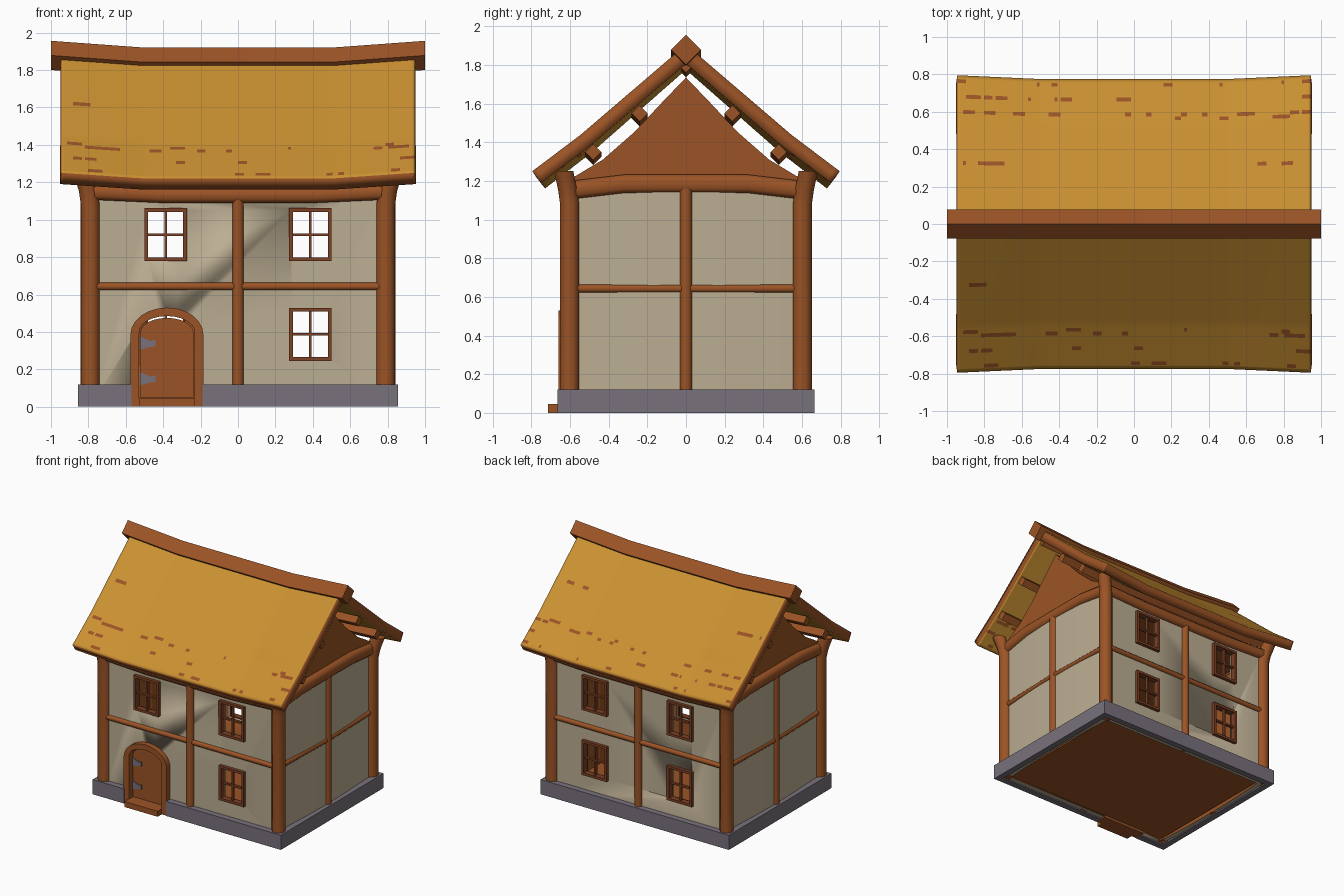
import bpy, bmesh, math, random
from mathutils import Vector

if "Cube" in bpy.data.objects:
    bpy.data.objects.remove(bpy.data.objects["Cube"])

random.seed(4)

def material(name, rgb):
    m = bpy.data.materials.new(name)
    m.diffuse_color = (*rgb, 1)
    m.use_nodes = True
    m.node_tree.nodes["Principled BSDF"].inputs["Base Color"].default_value = m.diffuse_color
    return m

WOOD = material("brown wood", (0.33, 0.088, 0.019))
DARK = material("dark window wood", (0.20, 0.052, 0.017))
THATCH = material("golden thatch", (0.59, 0.28, 0.031))
PLASTER = material("cream plaster", (0.50, 0.42, 0.29))
STONE = material("grey stone", (0.19, 0.165, 0.20))

def finish(name, bm, mats, smooth=True):
    bmesh.ops.recalc_face_normals(bm, faces=bm.faces)
    me = bpy.data.meshes.new(name)
    bm.to_mesh(me)
    bm.free()
    ob = bpy.data.objects.new(name, me)
    bpy.context.collection.objects.link(ob)
    for m in mats:
        me.materials.append(m)
    bpy.ops.object.select_all(action='DESELECT')
    ob.select_set(True)
    bpy.context.view_layer.objects.active = ob
    if smooth:
        bpy.ops.object.shade_smooth_by_angle(angle=math.radians(50))
    return ob

def loft(name, rings, mats):
    """Closed rings joined into a capped solid."""
    bm = bmesh.new()
    vs = [[bm.verts.new(p) for p in r] for r in rings]
    n = len(vs[0])
    for a, b in zip(vs, vs[1:]):
        for i in range(n):
            bm.faces.new((a[i], a[(i + 1) % n], b[(i + 1) % n], b[i]))
    bm.faces.new(vs[0])
    bm.faces.new(vs[-1])
    return finish(name, bm, mats)

def place(axis, a, u, v):
    return {'x': (a, u, v), 'y': (u, a, v), 'z': (u, v, a)}[axis]

def section(w, h, c=0.3):
    """Chamfered rectangle; c = 0 gives a plain one."""
    w, h = w / 2, h / 2
    k = c * min(w, h) * 2
    if c == 0:
        return [(-w, -h), (w, -h), (w, h), (-w, h)]
    return [(-w + k, -h), (w - k, -h), (w, -h + k), (w, h - k),
            (w - k, h), (-w + k, h), (-w, h - k), (-w, -h + k)]

def diamond(r):
    return [(-r, 0), (0, -r), (r, 0), (0, r)]

def beam(name, path, axis, sec, mats=(WOOD,)):
    i = 'xyz'.index(axis)
    rings = []
    for p in path:
        u, v = [p[j] for j in range(3) if j != i]
        rings.append([place(axis, p[i], u + s, v + t) for s, t in sec])
    return loft(name, rings, mats)

def prism(name, pts, axis, a, b, mat):
    return loft(name, [[place(axis, k, u, v) for u, v in pts] for k in (a, b)], (mat,))

def box(name, x0, x1, y0, y1, z0, z1, mat):
    return prism(name, [(x0, z0), (x1, z0), (x1, z1), (x0, z1)], 'y', y0, y1, mat)

def arch(cx, hw, z0, spring, top, n=12):
    pts = [(cx - hw, z0)]
    for i in range(n + 1):
        t = math.pi * i / n
        pts.append((cx - hw * math.cos(t), spring + (top - spring) * math.sin(t)))
    return pts + [(cx + hw, z0)]

def line_inside(ob):
    """Brown lining on wall faces that look toward the middle of the house."""
    ob.data.materials.append(WOOD)
    for f in ob.data.polygons:
        flat = Vector((f.normal.x, f.normal.y, 0))
        if abs(f.normal.z) < 0.5 and flat.dot(f.center) < 0:
            f.material_index = 1

def cut(ob, cutter):
    cutter.hide_render = True
    bpy.context.view_layer.objects.active = ob
    mod = ob.modifiers.new("hole", 'BOOLEAN')
    mod.object = cutter
    mod.solver = 'EXACT'
    bpy.ops.object.modifier_apply(modifier=mod.name)
    bpy.data.objects.remove(cutter)

# stone base with a gap for the door, step and floor
DX = -0.38
box("base_back", -0.855, 0.855, 0.615, 0.665, 0, 0.12, STONE)
box("base_front_left", -0.855, DX - 0.19, -0.665, -0.615, 0, 0.12, STONE)
box("base_front_right", DX + 0.19, 0.855, -0.665, -0.615, 0, 0.12, STONE)
for s in (-1, 1):
    a, b = sorted((s * 0.805, s * 0.855))
    box("base_side", a, b, -0.62, 0.62, 0, 0.12, STONE)
box("door_step", DX - 0.15, DX + 0.15, -0.713, -0.57, 0, 0.045, WOOD)
box("floor", -0.755, 0.755, -0.575, 0.575, 0.02, 0.04, WOOD)

# front and back walls with window and door holes, window frames
def window(x, z, s):
    y = s * 0.617
    hw, hh, t = 0.113, 0.142, 0.02
    def bar(x0, x1, z0, z1, d):
        box("window_bar", x0, x1, y - d, y + d, z0, z1, DARK)
    for k in (-1, 1):
        a, b = sorted((x + k * hw, x + k * (hw - t)))
        bar(a, b, z - hh, z + hh, 0.024)
        a, b = sorted((z + k * hh, z + k * (hh - t)))
        bar(x - hw + t, x + hw - t, a, b, 0.024)
    bar(x - 0.007, x + 0.007, z - hh + t, z + hh - t, 0.012)
    bar(x - hw + t, x + hw - t, z - 0.007, z + 0.007, 0.011)

for s, label in ((-1, "front"), (1, "back")):
    y0, y1 = sorted((s * 0.575, s * 0.615))
    wall = box(label + "_wall", -0.78, 0.78, y0, y1, 0.01, 1.17, PLASTER)
    line_inside(wall)
    for x in (-0.387, 0.387):
        for z in (0.387, 0.92):
            if s < 0 and x < 0 and z < 0.5:
                continue
            cut(wall, box("cutter", x - 0.1, x + 0.1, -0.1 + s * 0.6, 0.1 + s * 0.6,
                          z - 0.13, z + 0.13, DARK))
            window(x, z, s)
    if s < 0:
        cut(wall, prism("cutter", arch(DX, 0.165, -0.1, 0.39, 0.505), 'y', -0.7, -0.5, WOOD))
    # rails and middle post
    beam(label + "_middle_post", [(0, s * 0.612, 0.01), (0, s * 0.612, 1.16)], 'z', section(0.06, 0.066))
    gaps = [(-0.79, 0.79)]
    for a, b in gaps:
        beam(label + "_rail", [(a, s * 0.61, 0.643), (b, s * 0.61, 0.643)], 'x', section(0.05, 0.04))
    beam(label + "_top_beam", [(-0.8, s * 0.615, 1.15), (-0.4, s * 0.615, 1.132),
                               (0.4, s * 0.615, 1.132), (0.8, s * 0.615, 1.15)], 'x', section(0.07, 0.085))

# gently bulging side walls with their timber
for s in (-1, 1):
    ys = [-0.6 + 0.15 * i for i in range(9)]
    wall = beam("side_wall", [(s * (0.775 + 0.025 * (1 - (y / 0.6) ** 2)), y, 0.59) for y in ys],
                'y', section(0.04, 1.16, 0), (PLASTER,))
    line_inside(wall)
    beam("side_middle_post", [(s * 0.808, 0, 0.01), (s * 0.808, 0, 1.16)], 'z', section(0.066, 0.06))
    beam("side_rail", [(s * 0.79, -0.6, 0.643), (s * 0.806, 0, 0.643), (s * 0.79, 0.6, 0.643)],
         'y', section(0.05, 0.042))
    beam("gable_beam", [(s * 0.79, -0.6, 1.152), (s * 0.8, -0.32, 1.185),
                        (s * 0.8, 0.32, 1.185), (s * 0.79, 0.6, 1.152)], 'y', section(0.07, 0.095))
    # corner posts flaring at the top
    for t in (-1, 1):
        beam("corner_post", [(s * 0.79, t * 0.602, 0.01), (s * 0.79, t * 0.602, 1.08),
                             (s * 0.8, t * 0.612, 1.15), (s * 0.83, t * 0.632, 1.25)],
             'z', section(0.1, 0.098))

# door, frame and hinges
inner = arch(DX, 0.148, 0.0, 0.40, 0.485)
prism("door_frame", arch(DX, 0.195, 0.0, 0.385, 0.53) + inner[::-1], 'y', -0.66, -0.57, WOOD)
prism("door", arch(DX, 0.143, 0.05, 0.395, 0.475), 'y', -0.615, -0.585, WOOD)
for z in (0.34, 0.15):
    prism("hinge", [(DX - 0.143, z - 0.035), (DX - 0.09, z - 0.02), (DX - 0.062, z - 0.018),
                    (DX - 0.062, z + 0.018), (DX - 0.09, z + 0.012), (DX - 0.143, z + 0.035)],
          'y', -0.623, -0.614, STONE)

# attic block with concave slopes, its ends are the gables
half = [(0.58, 1.16), (0.58, 1.22), (0.43, 1.31), (0.27, 1.45), (0.12, 1.61), (0, 1.735)]
prism("attic_gable", half + [(-y, z) for y, z in half[-2::-1]], 'x', -0.79, 0.79, WOOD)

# thatched roof, lifted at both ends, brown rim and weathered patches
def lift(x):
    return max(0, abs(x) - 0.5) / 0.44

NX, UP, LOW = 120, 26, 12
prof = [(0.535 * i / UP, 1.875 - 0.47 * i / UP) for i in range(UP)]
prof += [(0.535 + 0.24 * i / LOW, 1.405 - 0.185 * i / LOW) for i in range(LOW + 1)]
prof = [(-y, z) for y, z in prof[:0:-1]] + prof
bm = bmesh.new()
grid = []
for i in range(NX + 1):
    x = -0.945 + 1.89 * i / NX
    k = lift(x)
    grid.append([bm.verts.new((x, y + 0.02 * k * y / 0.775, z + 0.03 * k)) for y, z in prof])
NV = len(prof) - 1
cells = [[bm.faces.new((grid[i][j], grid[i + 1][j], grid[i + 1][j + 1], grid[i][j + 1]))
          for j in range(NV)] for i in range(NX)]
for n in range(80):
    d = random.choice((4, 8, 12, 12, 13, 25))
    j = random.choice((d - 3, NV - d + 2)) if d > 3 else d
    i = random.randrange(NX) if n < 45 else random.choice((NX - random.randint(2, 14), random.randint(0, 12)))
    for q in range(i, min(NX, i + random.randint(1, 5))):
        cells[q][j].material_index = 1
roof = finish("thatch_roof", bm, (THATCH, WOOD))
if roof.data.polygons[0].normal.z < 0:
    roof.data.flip_normals()
sol = roof.modifiers.new("thickness", 'SOLIDIFY')
sol.thickness = 0.075
sol.offset = -1
sol.material_offset_rim = 1

# purlins under the thatch and the ridge beam
XS = (-0.93, -0.5, 0.5, 0.93)
for y, z, r in ((0.24, 1.525, 0.042), (-0.24, 1.525, 0.042), (0.48, 1.325, 0.042),
                (-0.48, 1.325, 0.042), (0, 1.765, 0.03)):
    beam("purlin", [(x, y, z + 0.025 * lift(x)) for x in XS], 'x', diamond(r))
beam("ridge_beam", [(x, 0, 1.842 + 0.032 * lift(x)) for x in (-1, -0.5, 0.5, 1)], 'x', diamond(0.078))
